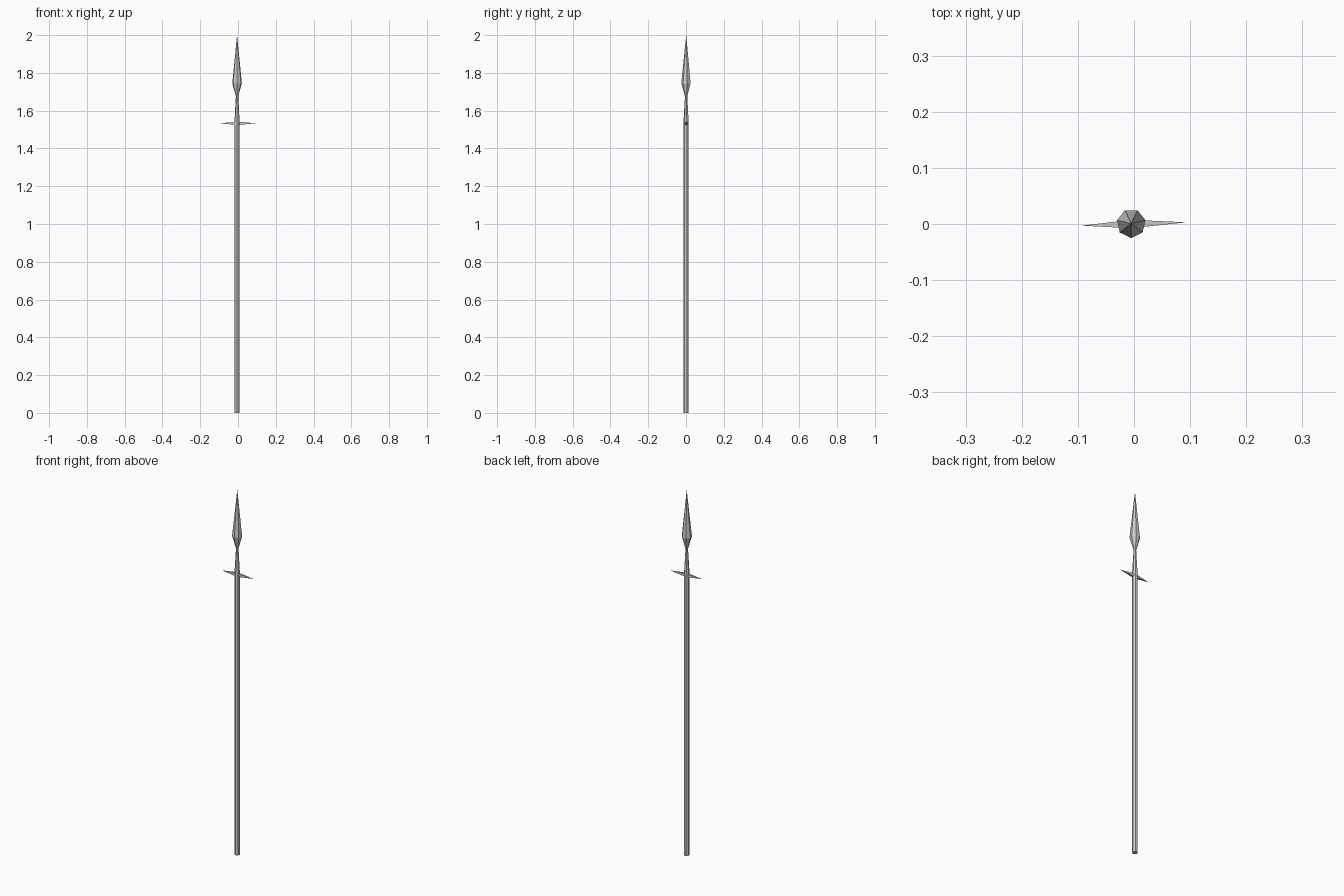
import bpy, bmesh, math
from mathutils import Vector

if "Cube" in bpy.data.objects:
    bpy.data.objects.remove(bpy.data.objects["Cube"])

AXIS = Vector((-0.005, 0.001, 0))   # pole axis sits slightly off centre


def loft(name, rings):
    """Skin a list of vertex rings; a one-point ring becomes a tip."""
    bm = bmesh.new()
    loops = [[bm.verts.new(p) for p in ring] for ring in rings]
    for a, b in zip(loops, loops[1:]):
        n = max(len(a), len(b))
        for i in range(n):
            j = (i + 1) % n
            if len(a) == 1:
                bm.faces.new((a[0], b[j], b[i]))
            elif len(b) == 1:
                bm.faces.new((a[i], a[j], b[0]))
            else:
                bm.faces.new((a[i], a[j], b[j], b[i]))
    for end in (loops[0], loops[-1]):
        if len(end) > 2:
            bm.faces.new(end)
    bmesh.ops.recalc_face_normals(bm, faces=bm.faces)
    mesh = bpy.data.meshes.new(name)
    bm.to_mesh(mesh)
    bm.free()
    obj = bpy.data.objects.new(name, mesh)
    bpy.context.collection.objects.link(obj)
    return obj


def ring(r, z, sides=7):
    """Horizontal ring round the pole axis, one corner facing the front."""
    if r == 0:
        return [AXIS + Vector((0, 0, z))]
    turn = 2 * math.pi / sides
    return [AXIS + Vector((r * math.cos(i * turn - math.pi / 2),
                           r * math.sin(i * turn - math.pi / 2), z))
            for i in range(sides)]


# Wooden pole
loft("shaft", [ring(0.0145, 0), ring(0.0145, 1.535)])

# Socket, narrow neck and faceted blade
loft("spear_head", [ring(0.0145, 1.535), ring(0.0065, 1.677),
                    ring(0.026, 1.745), ring(0, 2.0)])

# Double-ended crossbar spike, a slim diamond with square section
MID_Z = 1.533
def bar_section(x, y, hy, hz):
    return [(x, y - hy, MID_Z - hz), (x, y + hy, MID_Z - hz),
            (x, y + hy, MID_Z + hz), (x, y - hy, MID_Z + hz)]

loft("crossbar", [[(-0.093, -0.003, MID_Z)],
                  bar_section(-0.005, 0, 0.0075, 0.009),
                  [(0.093, 0.003, MID_Z)]])
